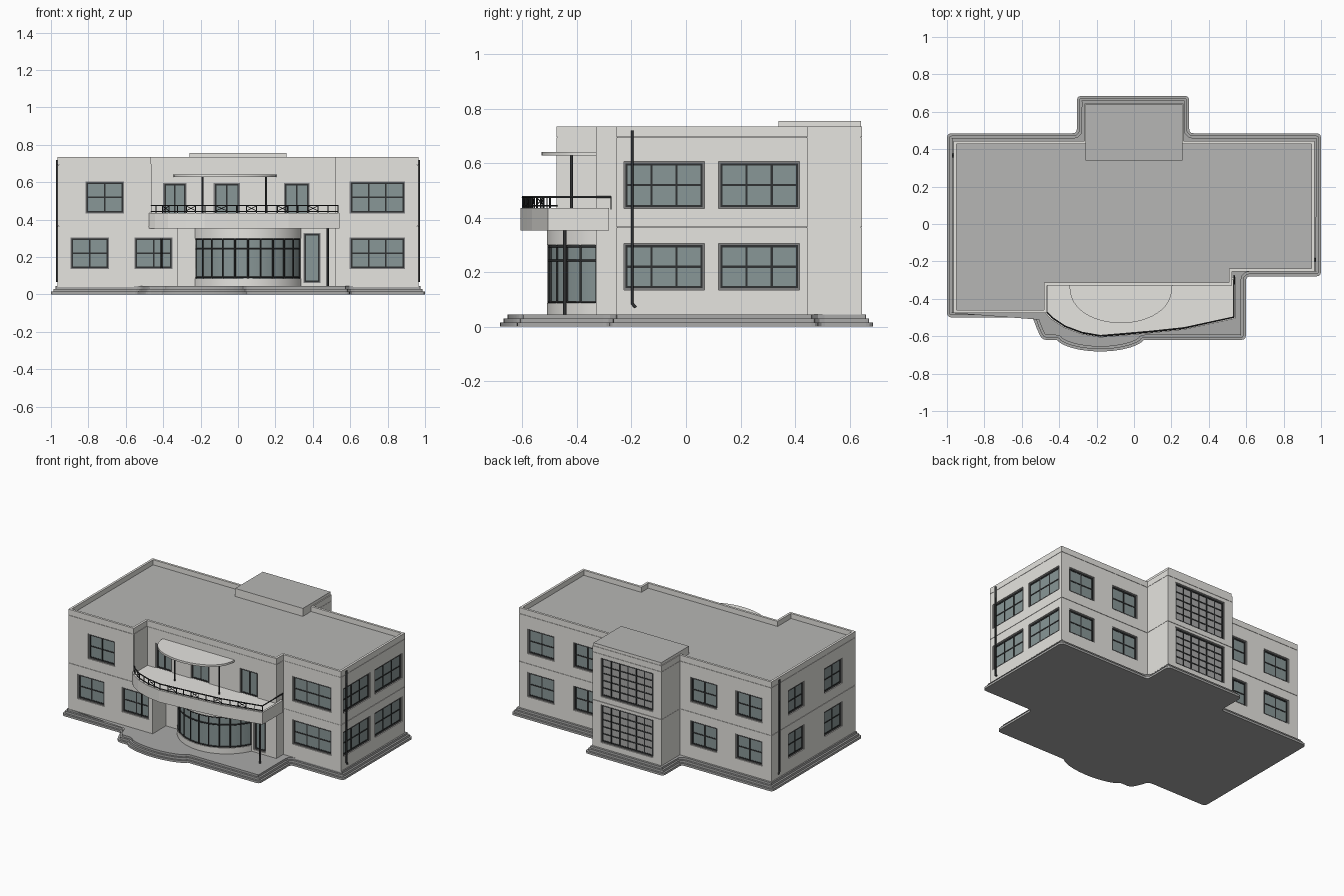
import bpy, bmesh, math
from mathutils import Matrix, Vector

cube = bpy.data.objects.get("Cube")
if cube:
    bpy.data.objects.remove(cube, do_unlink=True)


def material(name, r, g, b):
    m = bpy.data.materials.new(name)
    m.use_nodes = True
    m.diffuse_color = (r, g, b, 1)
    m.node_tree.nodes["Principled BSDF"].inputs["Base Color"].default_value = (r, g, b, 1)
    return m


WALL = material("pale plaster", .79, .78, .745)
ROOF = material("roof grey", .47, .47, .46)
STONE = material("step stone", .40, .40, .395)
GLASS = material("grey green glass", .25, .31, .31)
FRAME = material("dark metal", .03, .032, .033)
TRIM = material("window trim grey", .22, .22, .22)


def finish(name, bm, mats):
    bmesh.ops.recalc_face_normals(bm, faces=bm.faces)
    mesh = bpy.data.meshes.new(name)
    bm.to_mesh(mesh)
    bm.free()
    for m in mats:
        mesh.materials.append(m)
    ob = bpy.data.objects.new(name, mesh)
    bpy.context.collection.objects.link(ob)
    return ob


def activate(ob):
    bpy.ops.object.select_all(action='DESELECT')
    ob.select_set(True)
    bpy.context.view_layer.objects.active = ob


def step_top(bm, face, inset, rise):
    """Inset a cap and push it up or down, leaving a rim."""
    bmesh.ops.inset_region(bm, faces=[face], thickness=inset, use_even_offset=True)
    new = bmesh.ops.extrude_discrete_faces(bm, faces=[face])["faces"][0]
    bmesh.ops.translate(bm, verts=new.verts, vec=(0, 0, rise))
    return new


def prism(name, pts, z0, z1, mat=WALL, top=None, steps=()):
    bm = bmesh.new()
    low = [bm.verts.new((x, y, z0)) for x, y in pts]
    high = [bm.verts.new((x, y, z1)) for x, y in pts]
    bm.faces.new(low[::-1])
    cap = bm.faces.new(high)
    for i in range(len(pts)):
        j = (i + 1) % len(pts)
        bm.faces.new((low[i], low[j], high[j], high[i]))
    bm.normal_update()
    for inset, rise in steps:
        cap = step_top(bm, cap, inset, rise)
    cap.material_index = 1 if top else 0
    return finish(name, bm, [mat, top] if top else [mat])


def rounded(pts, r):
    """Round the corners of an outline."""
    out = []
    for i, p in enumerate(pts):
        p, a, b = Vector(p), Vector(pts[i - 1]), Vector(pts[(i + 1) % len(pts)])
        a = p + (a - p).normalized() * min(r, (a - p).length / 3)
        b = p + (b - p).normalized() * min(r, (b - p).length / 3)
        for t in (0, .33, .67, 1):
            out.append(tuple(a * (1 - t) ** 2 + p * 2 * t * (1 - t) + b * t * t))
    return out


def smooth(ob):
    activate(ob)
    bpy.ops.object.shade_smooth_by_angle(angle=math.radians(30))


def tubes(name, paths, radius):
    cu = bpy.data.curves.new(name, 'CURVE')
    cu.dimensions = '3D'
    cu.bevel_depth = radius
    cu.bevel_resolution = 1
    cu.use_fill_caps = True
    for path in paths:
        sp = cu.splines.new('POLY')
        sp.points.add(len(path) - 1)
        for pt, co in zip(sp.points, path):
            pt.co = (*co, 1)
    cu.materials.append(FRAME)
    ob = bpy.data.objects.new(name, cu)
    bpy.context.collection.objects.link(ob)
    activate(ob)
    bpy.ops.object.convert(target='MESH')


openings = bmesh.new()
RECESS = .014


def window(name, turn, dist, u0, u1, z0, z1, cols, rows, pane=GLASS):
    """Recessed window in a wall; turn counts quarter turns from the front."""
    bm = bmesh.new()
    rot = Matrix.Rotation(turn * math.pi / 2, 4, 'Z')

    def box(target, a, b, c, d, near, far, index=0):
        m = Matrix.LocRotScale(((a + b) / 2, -(near + far) / 2, (c + d) / 2), None,
                               (b - a, far - near, d - c))
        new = bmesh.ops.create_cube(target, size=1, matrix=rot @ m)["verts"]
        for f in {f for v in new for f in v.link_faces}:
            f.material_index = index

    t, w, back = .006, .004, dist - RECESS
    box(openings, u0, u1, z0, z1, back, dist + .02)
    box(bm, u0, u1, z0, z1, back - .01, back + .002)
    for i in range(cols + 1):
        u = u0 + t + w + (u1 - u0 - 2 * t - 2 * w) * i / cols
        box(bm, u - w, u + w, z0 + t, z1 - t, back - .01, back + .005, 1)
    for i in range(rows + 1):
        z = z0 + t + w + (z1 - z0 - 2 * t - 2 * w) * i / rows
        box(bm, u0 + t, u1 - t, z - w, z + w, back - .01, back + .0045, 1)
    for a, b, c, d in ((u0, u0 + t, z0, z1), (u1 - t, u1, z0, z1),
                       (u0, u1, z0, z0 + t), (u0, u1, z1 - t, z1)):
        box(bm, a, b, c, d, back - .01, back + .008, 2)
    finish(name, bm, [pane, FRAME, TRIM])


# Stepped base with the curved terrace
arc = [(-.18 + .23 * math.cos(t), -.62 - .062 * math.sin(t) ** 1.3)
       for t in [math.pi * (1 - i / 12) for i in range(13)]]
base = [(-1, -.5), (-.54, -.5), (-.52, -.56), (-.49, -.62)] + arc + [
    (.598, -.62), (.598, -.28), (1, -.28), (1, .485), (.295, .485),
    (.295, .685), (-.305, .685), (-.305, .485), (-1, .485)]
prism("stepped_base", rounded(base, .025), 0, .015, STONE, None, [(.013, .015)] * 2)


# Walls in storeys separated by fine shadow joints
def footprint(wing):
    return [(-.965, -.475), (wing, -.475), (wing, -.33), (.525, -.33), (.525, -.255),
            (.965, -.255), (.965, .445), (.265, .445), (.265, .645), (-.265, .645),
            (-.265, .445), (-.965, .445)]


upper = footprint(-.465)
walls = [prism("ground_floor_walls", footprint(-.32), .04, .363),
         prism("upper_floor_walls", upper, .3655, .693),
         prism("wall_core", [(x * .993, y * .993) for x, y in upper], .05, .697)]
prism("parapet_and_roof", upper, .695, .735, WALL, ROOF, [(.016, -.035)])
prism("stair_roof_slab", [(-.26, .34), (.258, .34), (.258, .642), (-.26, .642)],
      .69, .755, WALL, ROOF)

# Windows of both storeys on every side
for lo, hi, tag in ((.135, .305, "ground"), (.433, .605, "upper")):
    shift = .08 if tag == "upper" else 0
    window(f"left_wing_{tag}_window", 0, .475, -.895 + shift, -.69 + shift, lo, hi, 2, 2)
    window(f"right_wing_{tag}_window", 0, .255, .597, .893, lo, hi, 3, 2)
    for n, (a, b) in enumerate(((-.228, .067), (.12, .417))):
        window(f"right_side_{tag}_window_{n}", 1, .965, a, b, lo, hi, 3, 2)
    for n, (a, b) in enumerate(((-.26, -.085), (.135, .33))):
        window(f"left_side_{tag}_window_{n}", 3, .965, a, b, lo, hi, 2, 2)
    for n, a in enumerate((-.9, -.55, .345, .69)):
        window(f"back_{tag}_window_{n}", 2, .445, a, a + .205, lo, hi, 2, 2)
window("porch_side_window", 0, .475, -.553, -.35, .135, .305, 2, 2)
for n, (a, b) in enumerate(((-.4, -.275), (-.13, .01), (.245, .382))):
    window(f"balcony_window_{n}", 0, .33, a, b, .42, .597, 2, 1)
window("entrance_door", 0, .33, .35, .442, .06, .328, 1, 1)
for n, (lo, hi) in enumerate(((.083, .345), (.4, .668))):
    window(f"stair_glazing_{n}", 2, .645, -.2, .2, lo, hi, 6, 5, STONE)

# Cut the window openings into the walls
cutter = finish("window_openings", openings, [])
cutter.hide_render = True
for wall in walls:
    mod = wall.modifiers.new("openings", 'BOOLEAN')
    mod.operation = 'DIFFERENCE'
    mod.solver = 'EXACT'
    mod.object = cutter
    activate(wall)
    bpy.ops.object.modifier_apply(modifier=mod.name)
bpy.data.objects.remove(cutter, do_unlink=True)


# Curved bay under the balcony
def bay_arc(r, n=30):
    angles = [math.radians(-65 + 130 * i / n) for i in range(n + 1)]
    return [(.053 + r * math.sin(a), -.198 - r * math.cos(a)) for a in angles]


for name, r, lo, hi, mat in (("bay_sill", .312, .04, .086, WALL),
                             ("bay_glass", .304, .086, .299, GLASS),
                             ("bay_lintel", .312, .299, .36, WALL)):
    smooth(prism(name, bay_arc(r), lo, hi, mat))
tubes("bay_rails", [[(x, y, z) for x, y in bay_arc(.306)] for z in (.091, .243, .294)], .0045)
tubes("bay_mullions", [[(x, y, .086), (x, y, .299)] for x, y in bay_arc(.306, 10)], .0045)

# Balcony slab with a low curb
edge = [(-.49, -.46), (-.445, -.508), (-.375, -.555), (-.28, -.59), (-.18, -.607),
        (-.06, -.597), (.1, -.583), (.27, -.565), (.543, -.506), (.543, -.283)]
prism("balcony", edge + [(.5, -.283), (-.49, -.3)], .352, .435, WALL, None, [(.014, -.01)])

# Railing with occasional crossed bars along the front
rail = [Vector((x * .985, y + .008)) for x, y in edge]
tubes("railing_top_rail", [[(p.x, p.y, .475) for p in rail]], .004)
tubes("railing_bottom_rail", [[(p.x, p.y, .443) for p in rail[:-1]]], .003)
posts, crosses = [], []
for a, b in zip(rail[:-1], rail[1:-1]):
    n = max(1, round((b - a).length / .055))
    for i in range(n):
        p, q = a.lerp(b, i / n), a.lerp(b, (i + 1) / n)
        posts.append([(p.x, p.y, .43), (p.x, p.y, .478)])
        if len(posts) % 3 == 0:
            crosses += [[(p.x, p.y, .447), (q.x, q.y, .473)],
                        [(p.x, p.y, .473), (q.x, q.y, .447)]]
posts += [[(p.x, p.y, .43), (p.x, p.y, .478)] for p in rail[-2:]]
tubes("railing_posts", posts, .003)
tubes("railing_crosses", crosses, .002)

# Canopy and its posts
canopy = [(-.07 + .275 * math.cos(t), -.325 + .205 * -abs(math.sin(t)) ** .85)
          for t in [math.pi * (1 + i / 24) for i in range(25)]]
smooth(prism("canopy", canopy, .627, .641))
tubes("canopy_posts", [[(x, -.42, .42), (x, -.42, .63)] for x in (-.19, .15)], .006)
tubes("porch_posts", [[(.48, -.445, .04), (.48, -.445, .355)]], .007)
tubes("porch_window_bar", [[(-.41, -.467, .14), (-.41, -.467, .3)]], .005)

# Downpipes
tubes("downpipes", [[(s * .968, y, .72), (s * .968, y, .085), (s * .968, y + .012, .07)]
                    for s, y in ((1, -.197), (-1, .36))], .006)
